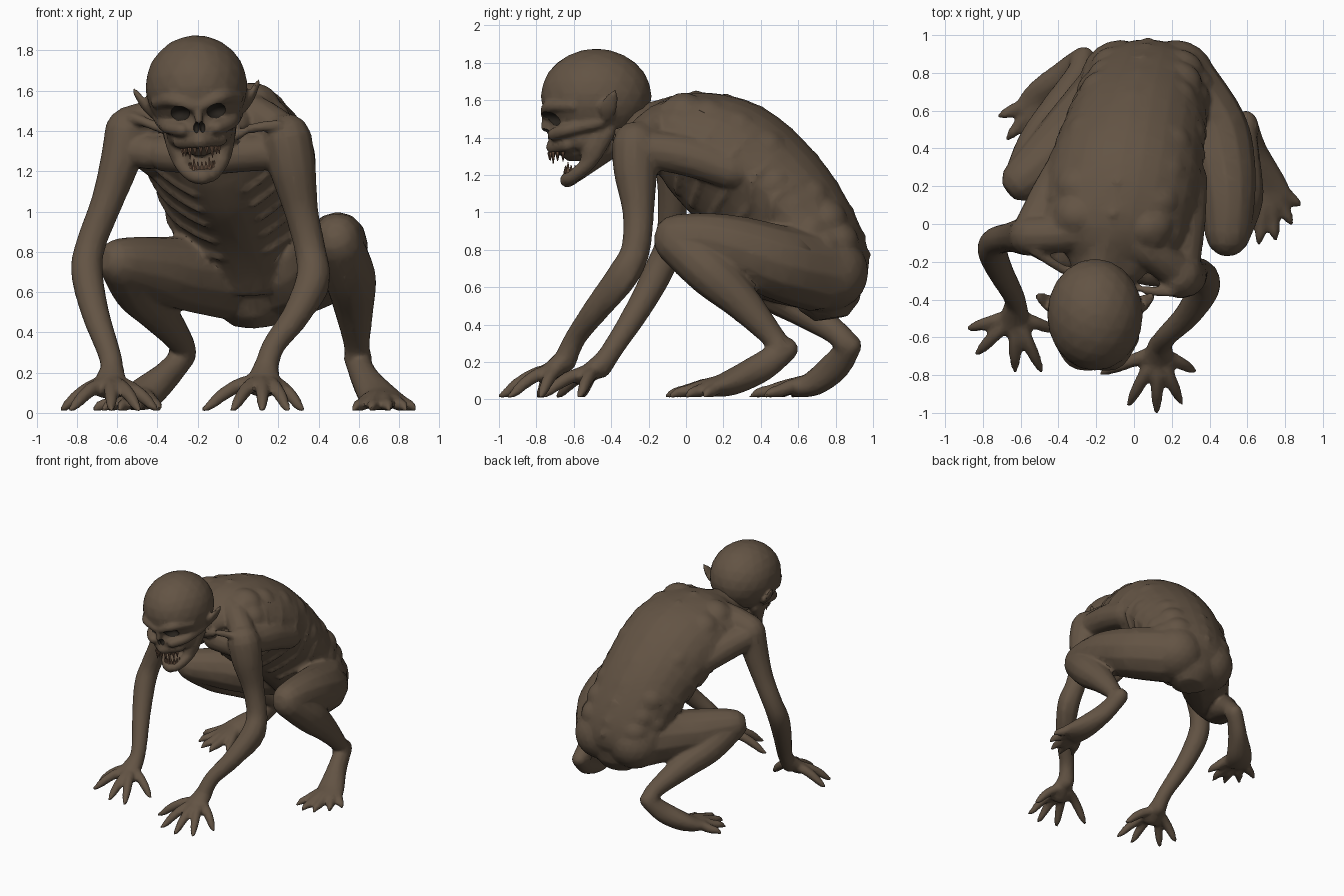
import bpy, bmesh, random
from math import sin, cos, pi, radians
from mathutils import Vector, Matrix

random.seed(4)


def material(name, rgb):
    m = bpy.data.materials.new(name)
    m.diffuse_color = (*rgb, 1)
    return m


SKIN = material("skin", (0.125, 0.088, 0.058))
DARK = material("hollow", (0.02, 0.016, 0.012))
TOOTH = material("tooth", (0.16, 0.09, 0.055))


def tube(bm, pts, hint=(1, 0, 0), n=12, sub=4, narrow=0.0):
    """Rounded loft through points (x, y, z, radius[, second radius]); returns its rings."""
    P = [tuple(p) + ((p[3],) if len(p) == 4 else ()) for p in pts]
    P = [P[0]] + P + [P[-1]]
    S = []
    for i in range(1, len(P) - 2):
        for k in range(sub):
            t = k / sub
            S.append([0.5 * (2*b + (c-a)*t + (2*a-5*b+4*c-d)*t*t + (3*b-a-3*c+d)*t**3)
                      for a, b, c, d in zip(*P[i-1:i+3])])
    S.append(list(P[-1]))
    C = [Vector(s[:3]) for s in S]
    T = [(C[min(i+1, len(C)-1)] - C[max(i-1, 0)]).normalized() for i in range(len(C))]
    caps = []
    for e, sg in ((0, -1), (-1, 1)):
        r = min(S[e][3:])
        caps.append([(C[e] + T[e]*sg*r*d, T[e], S[e][3]*f, S[e][4]*f) for d, f in ((.5, .82), (.85, .45))])
    body = [(c, t, s[3], s[4]) for c, t, s in zip(C, T, S)]
    rings = []
    for c, t, ra, rb in caps[0][::-1] + body + caps[1]:
        h = Vector(hint)
        if abs(h.dot(t)) > 0.93:
            h = Vector((0, 0, 1))
        a = (h - t * h.dot(t)).normalized()
        b = t.cross(a)
        rings.append([bm.verts.new(c + a*ra*cos(w)*(1 - narrow*max(0, sin(w))) + b*rb*sin(w))
                      for w in (2*pi*j/n for j in range(n))])
    for u, v in zip(rings, rings[1:]):
        for j in range(n):
            bm.faces.new((u[j], u[(j+1) % n], v[(j+1) % n], v[j]))
    bm.faces.new(rings[0][::-1])
    bm.faces.new(rings[-1])
    return [[v.co.copy() for v in r] for r in rings[2:-2]]


def ball(bm, c, r):
    bmesh.ops.create_icosphere(bm, subdivisions=3, radius=1,
                               matrix=Matrix.Translation(c) @ Matrix.Diagonal((*r, 1)))


def finish(bm, name, mat, xf=None):
    bmesh.ops.recalc_face_normals(bm, faces=bm.faces)
    if xf:
        bmesh.ops.transform(bm, matrix=xf, verts=bm.verts)
    me = bpy.data.meshes.new(name)
    bm.to_mesh(me)
    bm.free()
    ob = bpy.data.objects.new(name, me)
    me.materials.append(mat)
    bpy.context.collection.objects.link(ob)
    return ob


def sculpt(ob, voxel, ratio, cutter=None):
    """Fuse overlapping pieces into one skin, soften and thin it out."""
    m = ob.modifiers.new("fuse", 'REMESH')
    m.mode, m.voxel_size = 'VOXEL', voxel
    m = ob.modifiers.new("soften", 'SMOOTH')
    m.factor, m.iterations = 0.5, 4
    m = ob.modifiers.new("thin", 'DECIMATE')
    m.ratio = ratio
    if cutter:
        m = ob.modifiers.new("carve", 'BOOLEAN')
        m.operation, m.object, m.solver = 'DIFFERENCE', cutter, 'EXACT'
        m.material_mode = 'TRANSFER'
    bpy.ops.object.select_all(action='DESELECT')
    ob.select_set(True)
    bpy.context.view_layer.objects.active = ob
    for name in [m.name for m in ob.modifiers]:
        bpy.ops.object.modifier_apply(modifier=name)
    bpy.ops.object.shade_smooth_by_angle(angle=radians(50))


def digits(bm, base, tips, r, h):
    """Knuckled, clawed fingers or toes fanning out from base."""
    b = Vector(base)
    for x, y in tips:
        p = [b.lerp(Vector((x, y, 0)), t) for t in (.12, .42, .7, .88, 1)]
        z = (base[2], h, h*.62, .036, .014)
        w = (r*1.15, r*1.1, r, r*.75, .012)
        tube(bm, [(q.x, q.y, zz, ww) for q, zz, ww in zip(p, z, w)], n=8, sub=3)


bm = bmesh.new()
# torso
rings = tube(bm, [(-.13, -.2, 1.42, .22, .15), (-.11, -.02, 1.39, .37, .265), (-.055, .22, 1.275, .41, .345),
                  (0, .46, 1.075, .38, .335), (.05, .64, .85, .35, .3), (.075, .73, .68, .32, .265),
                  (.08, .75, .6, .24, .2)], n=24, narrow=.38)
# broad lumpy back muscles, low spine knobs and ribs follow the torso rings
for r in rings[4:21:2]:
    ball(bm, r[18].lerp(r[6], .045), (.035, .035, .035))
for i, r in enumerate(rings[4:20:2]):
    for j in (15, 21, 13, 23):
        q = r[j].lerp(r[(j+12) % 24], random.uniform(.17, .2))
        ball(bm, q, (.14, .125, .125))
for k in range(5, 14, 2):
    for js in (range(21, 29), range(15, 7, -1)):
        tube(bm, [(*rings[k + i//4][j % 24].lerp(rings[k][6], .03), .022) for i, j in enumerate(js)], n=6, sub=2)
# shoulder blades and the sheets of muscle behind the armpits
tube(bm, [(-.36, .0, 1.5, .08), (-.3, .2, 1.5, .06)])
tube(bm, [(.1, -.06, 1.54, .08), (.14, .16, 1.52, .06)])
tube(bm, [(-.54, -.03, 1.37, .1), (-.43, .17, 1.3, .11), (-.33, .38, 1.2, .09)])
tube(bm, [(.25, -.22, 1.34, .1), (.27, .02, 1.3, .11), (.29, .25, 1.22, .1)])
# neck, trapezius, collar bones and chest
tube(bm, [(-.13, -.05, 1.47, .16), (-.17, -.22, 1.46, .125), (-.2, -.4, 1.46, .12)])
tube(bm, [(-.13, 0, 1.5, .11), (-.37, -.05, 1.47, .1), (-.55, -.06, 1.42, .1)])
tube(bm, [(-.1, -.03, 1.5, .12), (.08, -.14, 1.48, .1), (.23, -.25, 1.38, .1)])
for end, pec in (((-.53, -.14, 1.47, .028), (-.55, -.08, 1.3, .075)), ((.2, -.36, 1.43, .028), (.25, -.26, 1.29, .08))):
    x = -.15 + (.07 if end[0] > 0 else -.07)
    tube(bm, [(x, -.3, 1.34, .03), ((x+end[0])/2, (-.3+end[1])/2 - .02, 1.41, .026), end], n=8)
    tube(bm, [(x, -.2, 1.27, .085), ((x+pec[0])/2, (-.22+pec[1])/2, 1.29, .09), pec])
    tube(bm, [(x*.6-.06, -.29, 1.34, .03), (-.19 + (x+.15)*1.5, -.38, 1.42, .03)], n=8)
# arms
tube(bm, [(-.55, -.06, 1.41, .11), (-.585, -.065, 1.25, .1), (-.65, -.07, 1.05, .08), (-.73, -.09, .84, .075),
          (-.75, -.14, .7, .08), (-.71, -.245, .5, .07), (-.635, -.385, .28, .057), (-.625, -.46, .17, .062)])
tube(bm, [(-.77, -.08, .8, .04), (-.77, -.17, .62, .04), (-.67, -.345, .33, .035)], n=8)
tube(bm, [(.24, -.27, 1.37, .125), (.27, -.27, 1.22, .118), (.315, -.255, 1.0, .085), (.36, -.27, .8, .078),
          (.37, -.34, .66, .085), (.285, -.48, .48, .07), (.175, -.59, .33, .057), (.135, -.65, .2, .062)])
tube(bm, [(.4, -.25, .78, .04), (.405, -.34, .6, .042), (.23, -.54, .38, .035)], n=8)
# hands
tube(bm, [(-.625, -.43, .21, .062, .058), (-.64, -.55, .115, .095, .05)])
digits(bm, (-.63, -.48, .15), [(-.88, -.555), (-.835, -.69), (-.63, -.78), (-.49, -.78), (-.4, -.57)], .033, .125)
tube(bm, [(.14, -.63, .23, .062, .058), (.12, -.75, .125, .095, .05)])
digits(bm, (.125, -.67, .16), [(-.175, -.79), (-.03, -.96), (.12, -1), (.25, -.95), (.325, -.78)], .033, .135)
# legs
tube(bm, [(.25, .71, .68, .215), (.41, .49, .735, .2), (.475, .28, .81, .172), (.495, .1, .855, .145), (.495, -.055, .87, .122)])
tube(bm, [(.495, -.06, .85, .12), (.555, .13, .68, .13), (.575, .3, .52, .1), (.59, .46, .34, .065), (.595, .5, .27, .072)])
tube(bm, [(-.07, .72, .68, .215), (-.32, .47, .7, .18), (-.47, .33, .73, .15), (-.585, .235, .75, .122)])
tube(bm, [(-.575, .24, .74, .117), (-.5, .42, .61, .12), (-.4, .6, .5, .1), (-.29, .8, .36, .067), (-.275, .855, .3, .07)])
# buttocks
for x in (.22, -.07):
    ball(bm, (x, .755, .68), (.215, .22, .21))
# feet
tube(bm, [(.59, .54, .27, .064), (.63, .4, .17, .07, .08), (.69, .24, .09, .1, .07), (.73, .13, .06, .115, .048)])
digits(bm, (.71, .22, .09), [(.575, -.05), (.66, -.105), (.75, -.085), (.835, .0), (.88, .1)], .035, .07)
tube(bm, [(-.265, .88, .29, .062), (-.36, .8, .18, .07, .08), (-.47, .69, .09, .1, .07), (-.53, .6, .06, .105, .048)])
digits(bm, (-.48, .67, .09), [(-.39, .42), (-.5, .345), (-.59, .37), (-.67, .45), (-.715, .57)], .035, .07)
body = finish(bm, "body", SKIN)
sculpt(body, .0135, .2)

# head, built about its own middle then rolled slightly
ROLL = Matrix.Translation((-.205, -.5, 1.6)) @ Matrix.Rotation(radians(-4), 4, 'Y') @ Matrix.Translation((0, .5, -1.6))
bm = bmesh.new()
ball(bm, (0, -.48, 1.62), (.254, .297, .256))
tube(bm, [(0, -.53, 1.55, .205, .225), (0, -.57, 1.45, .17, .19), (0, -.61, 1.395, .125, .14)], n=16)
for s in (-1, 1):
    # cheekbone, brow, upper jaw, cheek flesh, ear
    tube(bm, [(s*.19, -.45, 1.47, .035), (s*.155, -.63, 1.43, .036), (s*.085, -.71, 1.41, .035)], n=8)
    tube(bm, [(s*.2, -.6, 1.555, .035), (s*.12, -.725, 1.56, .037), (s*.025, -.75, 1.525, .03)], n=8)
    tube(bm, [(s*.1, -.63, 1.355, .04), (0, -.71, 1.35, .042)], n=8)
    tube(bm, [(s*.13, -.45, 1.43, .055), (s*.115, -.5, 1.33, .055), (s*.095, -.53, 1.26, .04)], n=8)
    ball(bm, (s*.095, -.53, 1.39), (.07, .12, .075))
    tube(bm, [(s*.22, -.42, 1.49, .02, .035), (s*.26, -.415, 1.54, .02, .05), (s*.295, -.39, 1.6, .016, .03),
              (s*.31, -.38, 1.625, .012, .012)], n=8)
tube(bm, [(0, -.74, 1.54, .028), (0, -.755, 1.45, .022)], n=8)
# lower jaw and mouth floor
half = [(.145, -.42, 1.42, .045), (.11, -.51, 1.27, .042), (.06, -.6, 1.19, .036)]
tube(bm, [(-x, y, z, r) for x, y, z, r in half] + [(0, -.635, 1.172, .042)] + half[::-1], n=8)
tube(bm, [(0, -.4, 1.35, .11, .06), (0, -.57, 1.2, .06, .03)])
head = finish(bm, "head", SKIN, ROLL)

# eye and nose hollows
bm = bmesh.new()
for s in (-1, 1):
    ball(bm, (s*.1, -.75, 1.488), (.06, .09, .042))
    ball(bm, (s*.016, -.765, 1.415), (.018, .05, .032))
cut = finish(bm, "hollow_cutter", DARK, ROLL)
cut.hide_render = True
sculpt(head, .0115, .3, cut)
bpy.data.objects.remove(cut)

# teeth
bm = bmesh.new()
for i in range(9):
    a = radians(-72 + 18*i)
    h = .06 if i in (2, 6) else .04
    for x, y, z, d in ((.095*sin(a), -.625 - .105*cos(a), 1.315, -1), (.065*sin(a), -.57 - .075*cos(a), 1.212, 1)):
        bmesh.ops.create_cone(bm, cap_ends=True, segments=6, radius1=.012, radius2=.002, depth=h,
                              matrix=Matrix.Translation((x, y, z + d*h*.4)) @ Matrix.Rotation(0 if d > 0 else pi, 4, 'X'))
finish(bm, "teeth", TOOTH, ROLL)
